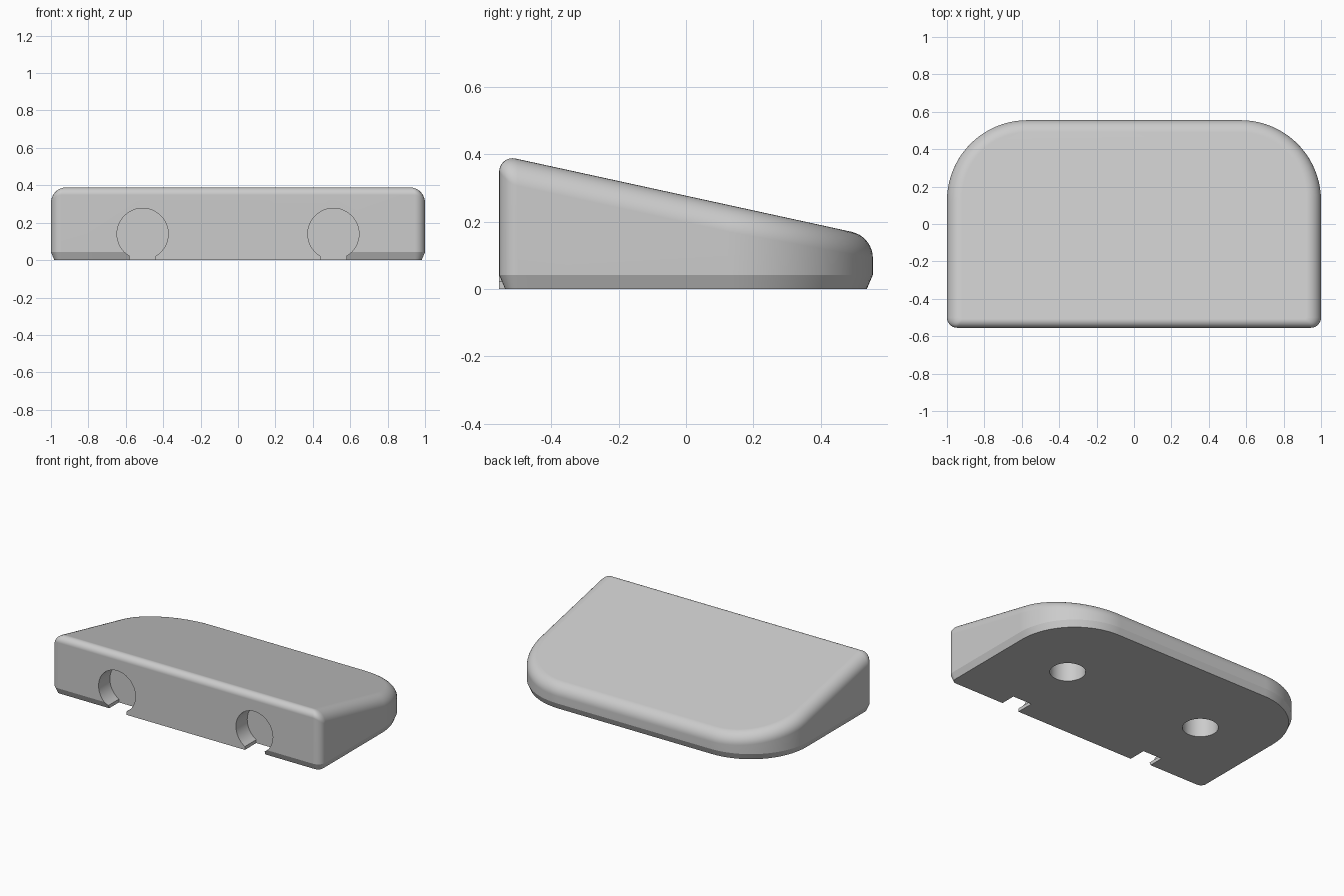
import bpy, bmesh
from math import sin, cos, pi, radians, sqrt, atan2
from mathutils import Matrix, Vector

if "Cube" in bpy.data.objects:
    bpy.data.objects.remove(bpy.data.objects["Cube"], do_unlink=True)

HALF_X, HALF_Y = 1.0, 0.555
FRONT_CORNER, BACK_CORNER = 0.055, 0.43
FRONT_FILLET, SIDE_FILLET = 0.04, 0.08
CHAMFER_IN, CHAMFER_UP = 0.018, 0.042
SLOPE = -0.218
SLOT_X = 0.51
STEPS = 9

grey = bpy.data.materials.new("light grey")
grey.use_nodes = True
grey.diffuse_color = (0.6, 0.6, 0.6, 1)
grey.node_tree.nodes["Principled BSDF"].inputs["Base Color"].default_value = (0.6, 0.6, 0.6, 1)


def top_z(y):
    return 0.277 + SLOPE * y


def make_object(name, bm):
    bmesh.ops.recalc_face_normals(bm, faces=bm.faces)
    mesh = bpy.data.meshes.new(name)
    bm.to_mesh(mesh)
    bm.free()
    obj = bpy.data.objects.new(name, mesh)
    mesh.materials.append(grey)
    bpy.context.collection.objects.link(obj)
    return obj


def fillet(radius, g, t):
    """Inset from the wall and drop below the sloping top, at t from 0 to 1."""
    end = atan2(1, -g)
    a = pi + (end - pi) * t
    s = radius + radius * cos(a)
    z = g * radius - radius * sqrt(1 + g * g) + radius * sin(a)
    return s, g * s - z


# Outline: (point, inward normal, is a front corner), counter-clockwise
outline = []


def corner(sx, sy, radius, start, steps):
    for i in range(steps + 1):
        a = radians(start + 90 * i / steps)
        d = Vector((cos(a), sin(a)))
        c = Vector((sx * (HALF_X - radius), sy * (HALF_Y - radius)))
        outline.append((c + d * radius, -d, sy < 0))


for x in (-SLOT_X - 0.01, -SLOT_X + 0.01, SLOT_X - 0.01, SLOT_X + 0.01):
    outline.append((Vector((x, -HALF_Y)), Vector((0, 1)), False))
corner(1, -1, FRONT_CORNER, -90, 7)
corner(1, 1, BACK_CORNER, 0, 20)
corner(-1, 1, BACK_CORNER, 90, 20)
corner(-1, -1, FRONT_CORNER, 180, 7)


def fillet_point(p, n, is_front_corner, t):
    g = SLOPE * n.y
    if is_front_corner:
        sf, hf = fillet(FRONT_FILLET, SLOPE, t)
        ss, hs = fillet(SIDE_FILLET, 0, t)
        rho = FRONT_CORNER - sf
        sx = 1 if p.x > 0 else -1
        q = Vector((sx * (HALF_X - ss - rho), -HALF_Y + sf + rho)) - n * rho
        drop = hs + (hf - hs) * n.y ** 2
    else:
        s, drop = fillet(FRONT_FILLET if n.y > 0.99 else SIDE_FILLET, g, t)
        q = p + n * s
    return (q.x, q.y, top_z(q.y) - drop)


def base_point(p, n, _):
    inset = 0 if n.y > 0.99 and abs(p.x) < SLOT_X else CHAMFER_IN
    q = p + n * inset
    return (q.x, q.y, 0)


# Wedge body: base chamfer, upright wall, rounded rim, sloping top
bm = bmesh.new()
rings = [[base_point(*o) for o in outline],
         [(o[0].x, o[0].y, CHAMFER_UP) for o in outline]]
rings += [[fillet_point(*o, i / STEPS) for o in outline] for i in range(STEPS + 1)]
rings = [[bm.verts.new(co) for co in ring] for ring in rings]
count = len(outline)
for low, high in zip(rings, rings[1:]):
    for i in range(count):
        j = (i + 1) % count
        bm.faces.new((low[i], low[j], high[j], high[i]))
bm.faces.new(rings[0][::-1])
bm.faces.new(rings[-1])
body = make_object("wedge_body", bm)


def cylinder_cutter(name, radius, depth, center, rotation):
    bm = bmesh.new()
    bmesh.ops.create_cone(bm, cap_ends=True, segments=48, radius1=radius, radius2=radius,
                          depth=depth, matrix=Matrix.Translation(center) @ rotation)
    return make_object(name, bm)


def box_cutter(name, size, center):
    bm = bmesh.new()
    bmesh.ops.create_cube(bm, size=1, matrix=Matrix.Translation(center) @ Matrix.Diagonal((*size, 1)))
    return make_object(name, bm)


# Round front pockets open at the base, and blind holes in the underside
cutters = []
upright = Matrix.Identity(4)
lying = Matrix.Rotation(pi / 2, 4, "X")
for side, sx in (("left", 1), ("right", -1)):
    x = sx * SLOT_X
    cutters += [
        cylinder_cutter(side + "_pocket_cutter", 0.137, 0.24, (x, -HALF_Y, 0.14), lying),
        box_cutter(side + "_slot_cutter", (0.14, 0.24, 0.2), (x, -HALF_Y, 0)),
        cylinder_cutter(side + "_hole_cutter", 0.108, 0.36, (sx * 0.52, 0, 0), upright),
    ]

bpy.context.view_layer.objects.active = body
for cutter in cutters:
    mod = body.modifiers.new(cutter.name, "BOOLEAN")
    mod.operation = "DIFFERENCE"
    mod.solver = "EXACT"
    mod.object = cutter
    bpy.ops.object.modifier_apply(modifier=mod.name)
for cutter in cutters:
    bpy.data.objects.remove(cutter, do_unlink=True)

# Smooth rounding with crisp edges
bpy.ops.object.select_all(action="DESELECT")
body.select_set(True)
bpy.ops.object.shade_smooth_by_angle(angle=radians(20))
weighted = body.modifiers.new("weighted_normals", "WEIGHTED_NORMAL")
weighted.keep_sharp = True
